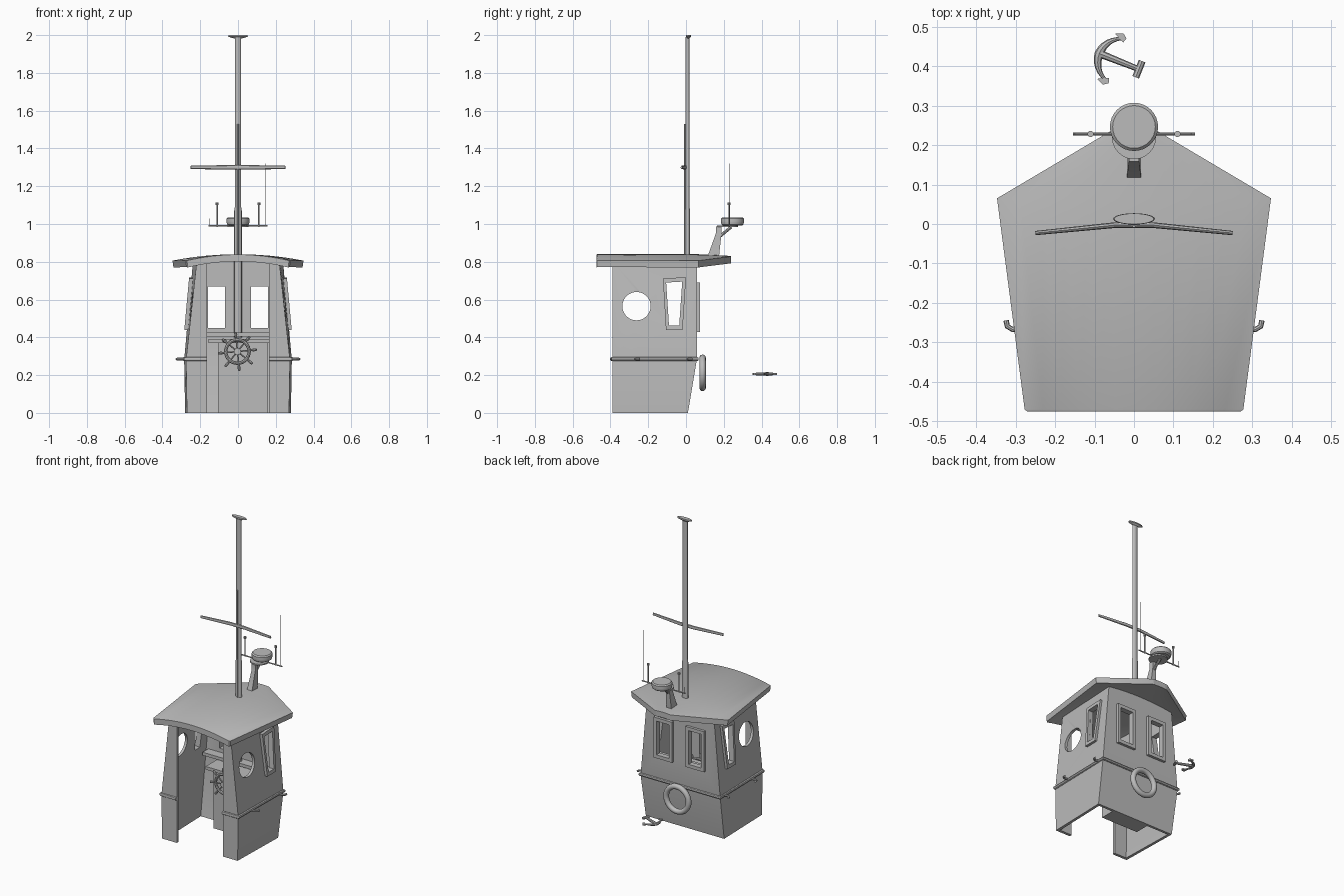
import bpy, bmesh, math
from mathutils import Vector as V

if "Cube" in bpy.data.objects:
    bpy.data.objects.remove(bpy.data.objects["Cube"])

grey = bpy.data.materials.new("plain_grey")
grey.diffuse_color = (0.5, 0.5, 0.5, 1)
grey.use_nodes = True
grey.node_tree.nodes["Principled BSDF"].inputs["Base Color"].default_value = grey.diffuse_color


def finish(name, bm):
    bmesh.ops.recalc_face_normals(bm, faces=bm.faces)
    me = bpy.data.meshes.new(name)
    bm.to_mesh(me)
    bm.free()
    me.materials.append(grey)
    ob = bpy.data.objects.new(name, me)
    bpy.context.collection.objects.link(ob)
    return ob


def loft(name, rings, closed=False, bm=None):
    """Skin a list of equal-length rings; caps the ends unless closed."""
    bm = bmesh.new()
    rs = [[bm.verts.new(p) for p in r] for r in rings]
    n = len(rs[0])
    pairs = list(zip(rs, rs[1:])) + ([(rs[-1], rs[0])] if closed else [])
    for a, b in pairs:
        for i in range(n):
            j = (i + 1) % n
            bm.faces.new((a[i], a[j], b[j], b[i]))
    if not closed:
        bm.faces.new(rs[0])
        bm.faces.new(rs[-1])
    return finish(name, bm)


def tube(name, pts, radii, n=12, squash=1.0, ref=None, closed=False):
    """Round bar along pts; squash flattens the section along its second axis."""
    pts = [V(p) for p in pts]
    if not isinstance(radii, (list, tuple)):
        radii = [radii] * len(pts)
    rings = []
    m = len(pts)
    for i, p in enumerate(pts):
        if closed:
            t = pts[(i + 1) % m] - pts[i - 1]
        else:
            t = pts[min(i + 1, m - 1)] - pts[max(i - 1, 0)]
        t.normalize()
        r = V(ref) if ref else (V((1, 0, 0)) if abs(t.z) > 0.7 else V((0, 0, 1)))
        u = (r - t * r.dot(t)).normalized()
        w = t.cross(u) * squash
        rings.append([p + radii[i] * (u * math.cos(a) + w * math.sin(a))
                      for a in (2 * math.pi * k / n for k in range(n))])
    return loft(name, rings, closed)


def box(name, x0, x1, y0, y1, z0, z1):
    return loft(name, [[(x0, y0, z), (x1, y0, z), (x1, y1, z), (x0, y1, z)] for z in (z0, z1)])


def circle(c, r, n):
    """Points of a circle in the xz plane."""
    return [(c[0] + r * math.cos(2 * math.pi * k / n), c[1],
             c[2] + r * math.sin(2 * math.pi * k / n)) for k in range(n)]


# cabin shell: levels of (z, front half width, back half width, back y)
LEVELS = [(0, .27, .28, .01), (.28, .275, .285, .057), (.805, .218, .238, .057)]


def plan(z, f, b, yb, d=0.0):
    return [(-f + d, -.39 + d, z), (f - d, -.39 + d, z), (b - d, yb - d, z), (-b + d, yb - d, z)]


cabin = loft("cabin_walls", [plan(*l) for l in LEVELS])
inner = [plan(*l, d=.018) for l in LEVELS]
inner[0] = [(x, y, -.01) for x, y, z in inner[0]]
inner[2] = [(x, y, .82) for x, y, z in inner[2]]

# window outlines (y, z) on the sides and (x, z) on the back
side_out = [(-.122, .712), (0, .718), (-.018, .44), (-.106, .44)]
side_in = [(-.105, .69), (-.02, .695), (-.036, .462), (-.09, .462)]
back_out = [(.048, .69), (.18, .69), (.18, .428), (.048, .428)]
back_in = [(.07, .668), (.16, .668), (.16, .45), (.07, .45)]
port = [(-.262 + .075 * math.cos(k * math.pi / 16), .565 + .075 * math.sin(k * math.pi / 16))
        for k in range(32)]
cutters = [loft("inner_cutter", inner),
           box("door_cutter", -.165, .165, -.5, -.3, -.1, .9),
           loft("side_cutter", [[(x, y, z) for y, z in side_in] for x in (-.5, .5)]),
           loft("port_cutter", [[(x, y, z) for y, z in port] for x in (-.5, .5)])]
for s in (-1, 1):
    cutters.append(loft("back_cutter", [[(s * x, y, z) for x, z in back_in] for y in (0, .2)]))
bpy.context.view_layer.objects.active = cabin
for c in cutters:
    c.hide_render = True
    m = cabin.modifiers.new("cut", 'BOOLEAN')
    m.operation, m.solver, m.object = 'DIFFERENCE', 'EXACT', c
    bpy.ops.object.modifier_apply(modifier=m.name)
    bpy.data.objects.remove(c)


# window frames
def frame(name, out, inn, place):
    rings = [[place(*o, 0), place(*o, 1), place(*i, 1), place(*i, 0)] for o, i in zip(out, inn)]
    loft(name, rings, closed=True)


for s in (-1, 1):
    frame("side_window_frame", side_out, side_in,
          lambda y, z, d: (s * (.283 - (z - .28) * .092 + (.016 if d else -.006)), y, z))
    frame("back_window_frame", back_out, back_in,
          lambda x, z, d: (s * x, .074 if d else .05, z))

# rubbing rail around the walls, open at the doorway
tube("rubbing_rail", [(-.165, -.392, .285), (-.276, -.392, .285), (-.286, .059, .285),
                      (.286, .059, .285), (.276, -.392, .285), (.165, -.392, .285)], .011, 8)
for s in (-1, 1):
    for y in (-.262, .015):
        tube("rail_hook", [(s * .28, y, .285), (s * .308, y - .005, .285),
                           (s * .321, y + .003, .285), (s * .324, y + .018, .285)], .007, 8)

# cambered roof, widest near the back and ending in a short flat tip
T = [k / 6 - 1 for k in range(13)]
roof = []
for y, hw, top, drop in ((-.475, .27, .838, .032), (-.47, .277, .84, .032),
                         (.065, .347, .84, .034), (.238, .055, .831, .003)):
    roof.append([(hw * t, y, top - drop * t * t) for t in T] +
                [(hw * t * .985, y, top - .036 - drop * t * t) for t in reversed(T)])
loft("roof", roof)

# mast, cap and swept yard
tube("mast", [(0, .008, .40), (0, .008, 1.07), (0, .008, 1.09), (0, .008, 1.99)],
     [.02, .02, .017, .017], 16, .65)
tube("mast_track", [(0, -.006, .83), (0, -.006, 1.53)], .004, 6)
tube("mast_cap", [(0, .013, 1.982), (0, .013, 1.992), (0, .013, 2.0)], [.02, .053, .05], 24, .27)
tube("yard", [(-.25, -.023, 1.3), (-.05, -.003, 1.3), (.05, -.003, 1.3), (.25, -.023, 1.3)],
     [.009, .012, .012, .009], 8, .6)

# radar dome on its bracket
tube("radar_dome", [(0, .246, z) for z in (.992, .998, 1.01, 1.014, 1.028, 1.035)],
     [.05, .058, .061, .061, .061, .054], 32)
tube("radar_plate", [(0, .22, .984), (0, .22, .992)], .056, 24)
loft("radar_bracket", [[(-w, a, z), (w, a, z), (w, b, z), (-w, b, z)] for w, a, b, z in
                       ((.018, .115, .175, .83), (.013, .158, .188, .95), (.013, .158, .188, .988))])
tube("radar_strut", [(0, .18, .935), (0, .24, .985)], .008, 8)

# aerial bar with its whips
tube("aerial_bar", [(-.155, .228, .99), (.155, .228, .99)], .004, 8)
for s in (-1, 1):
    tube("short_aerial", [(s * .11, .228, z) for z in (.985, 1.10, 1.101, 1.113)],
         [.004, .004, .008, .008], 10)
tube("long_whip", [(.145, .228, .99), (.145, .228, 1.32)], .0018, 6)
tube("small_whip", [(-.15, .228, .99), (-.15, .228, 1.03)], .0018, 6)

# helm console and shelf
box("console", -.105, .16, -.10, .0, 0, .37)
box("console_top", -.155, .165, -.11, .035, .37, .39)
box("window_shelf", -.24, .24, -.02, .04, .405, .425)

# steering wheel
C = V((-.003, -.135, .325))
tube("wheel_rim", circle(C, .062, 32), .009, 8, ref=(0, 1, 0), closed=True)
tube("wheel_hub", [C + V((0, -.015, 0)), C + V((0, .04, 0))], .018, 16)
for k in range(8):
    a = k * math.pi / 4 + .1
    d = V((math.cos(a), 0, math.sin(a)))
    tube("wheel_spoke", [C + d * r for r in (.01, .066, .07, .088, .1, .103)],
         [.004, .004, .005, .008, .007, .003], 8, ref=(0, 1, 0))

# life ring on the back wall
tube("life_ring", circle((0, .088, .212), .08, 40), .017, 12, ref=(0, 1, 0), closed=True)

# anchor lying flat behind: shank, curved arms, flukes, stock
head = V((-.088, .432, .206))
axis = V((.93, -.37, 0)).normalized()
side = V((-axis.y, axis.x, 0))
tube("anchor_shank", [head, head + axis * .11], [.01, .007], 8, ref=(0, 0, 1))
arms = []
for k in range(-6, 7):
    a = k * .2
    arms.append(head + axis * (.062 * (1 - math.cos(a))) + side * (.06 * math.sin(a)))
tube("anchor_arms", arms, [.003 + .007 * (1 - abs(k) / 6) for k in range(-6, 7)], 8,
     squash=1.2, ref=(0, 0, 1))
for s in (-1, 1):
    p = head + axis * .042 + side * s * .06
    loft("anchor_fluke", [[p + V((0, 0, z)) + axis * a + side * s * b for a, b in
                           ((-.024, .002), (.004, -.012), (.008, .001), (-.004, .01))]
                          for z in (-.005, .005)])
q = head + axis * .108
tube("anchor_stock", [q - side * .022, q + side * .022], .009, 8, ref=(0, 0, 1))

bpy.ops.object.select_all(action='SELECT')
bpy.context.view_layer.objects.active = cabin
bpy.ops.object.shade_smooth_by_angle(angle=math.radians(35))
